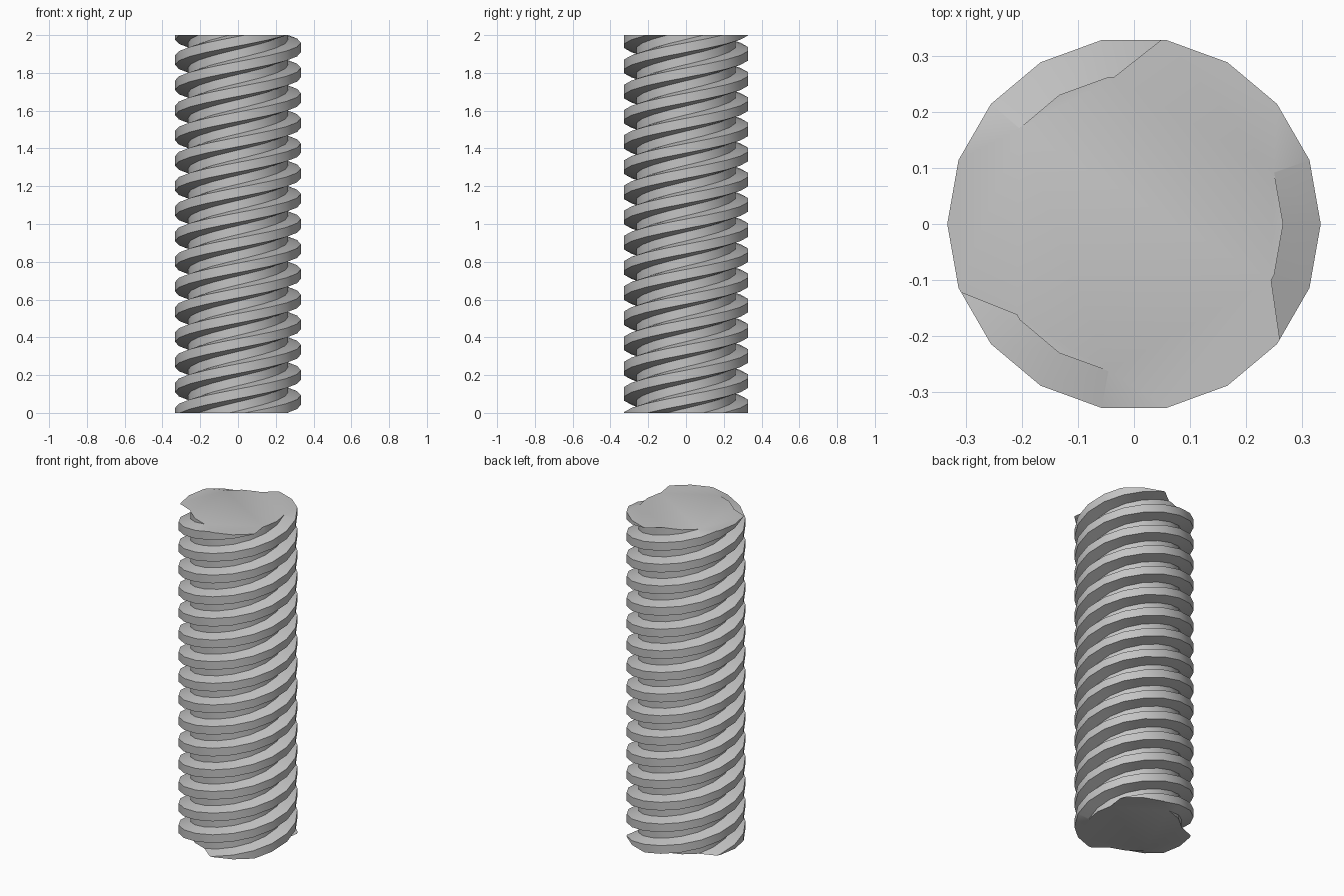
import bpy
import bmesh
import math

cube = bpy.data.objects.get("Cube")
if cube:
    bpy.data.objects.remove(cube, do_unlink=True)

# Rod and thread dimensions
HEIGHT = 2.0
CREST, ROOT = 0.333, 0.266
SIDES = 18
STARTS = 3
PITCH = HEIGHT / 15
LEAD = PITCH * STARTS
PHASE = math.radians(59)          # angle of a crest centre at the top

# Trapezoidal tooth: (radius, height from the crest centre)
TOOTH = [(ROOT, -0.043), (CREST, -0.0252), (CREST, 0.0252), (ROOT, 0.043)]


def plain_material(name, colour):
    mat = bpy.data.materials.new(name)
    mat.use_nodes = True
    mat.diffuse_color = colour
    mat.node_tree.nodes["Principled BSDF"].inputs["Base Color"].default_value = colour
    return mat


def cut_flat(bm, z, direction):
    """Trim everything beyond a level and close the opening."""
    cut = bmesh.ops.bisect_plane(
        bm, geom=bm.verts[:] + bm.edges[:] + bm.faces[:], dist=1e-6,
        plane_co=(0, 0, z), plane_no=(0, 0, direction), clear_outer=True)
    rim = [e for e in cut["geom_cut"]
           if isinstance(e, bmesh.types.BMEdge) and e.is_boundary]
    bmesh.ops.contextual_create(bm, geom=rim)


# Columns of tooth profiles, each one raised along the helix
bm = bmesh.new()
columns = []
for k in range(SIDES):
    angle = math.tau * k / SIDES
    rise = HEIGHT + (angle - PHASE) / math.tau * LEAD
    column = []
    for turn in range(-24, 9):
        for radius, dz in TOOTH:
            column.append(bm.verts.new((radius * math.cos(angle),
                                        radius * math.sin(angle),
                                        rise + turn * PITCH + dz)))
    columns.append(column)

# Skin the columns; the last joins the first one lead higher
shift = len(TOOTH) * STARTS
for k in range(SIDES):
    left = columns[k]
    right = columns[k + 1] if k < SIDES - 1 else columns[0][shift:]
    for i in range(min(len(left), len(right)) - 1):
        bm.faces.new((left[i], right[i], right[i + 1], left[i + 1]))

# Flat ends
cut_flat(bm, HEIGHT, 1)
cut_flat(bm, 0, -1)
bmesh.ops.recalc_face_normals(bm, faces=bm.faces[:])

mesh = bpy.data.meshes.new("threaded_rod")
bm.to_mesh(mesh)
bm.free()
rod = bpy.data.objects.new("threaded_rod", mesh)
bpy.context.collection.objects.link(rod)
mesh.materials.append(plain_material("light_grey", (0.55, 0.55, 0.55, 1)))

for other in bpy.context.selected_objects:
    other.select_set(False)
rod.select_set(True)
bpy.context.view_layer.objects.active = rod
bpy.ops.object.shade_smooth_by_angle(angle=math.radians(30))
